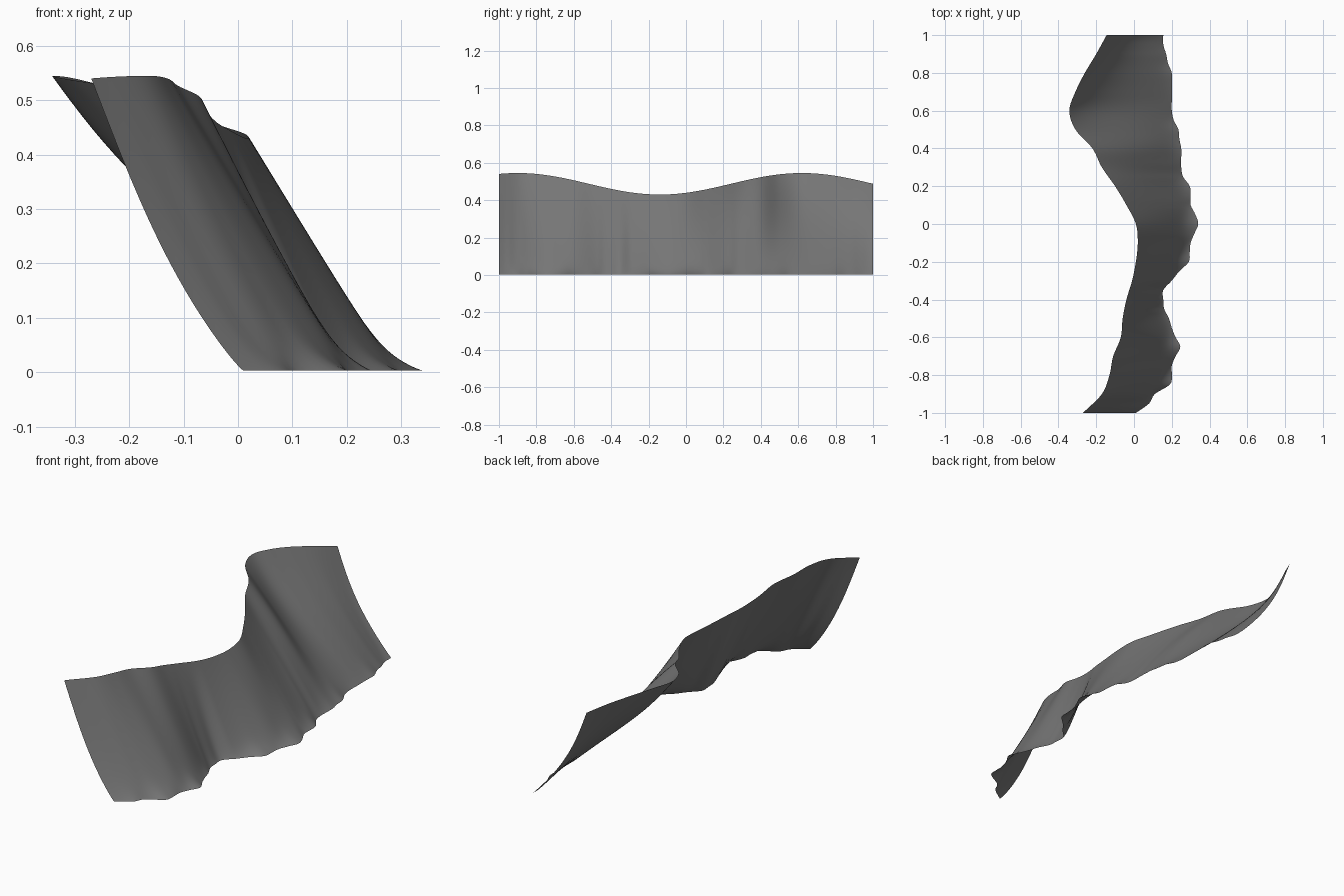
import bpy
import bmesh
import math

cube = bpy.data.objects.get("Cube")
if cube:
    bpy.data.objects.remove(cube, do_unlink=True)

# Evenly spaced values along the length, in hundredths
TOP_RIM = [-27, -17, -13, -11, -7, -6, -4, -1, 1, 2, 1, -4, -10, -17, -22,
           -31, -34.2, -31, -26, -20, -14.5]
FOOT_RIM = [1, 8, 11, 19, 20, 20, 22, 24.5, 22, 20, 18.5, 16, 15.5, 15.5, 20,
            24, 29, 29.5, 30, 32, 34, 32.5, 30, 30, 29.5, 26, 25, 25, 25, 24,
            23.5, 21, 20, 20, 20, 20, 20, 18, 17, 15.5, 15.5]
SAG_DEPTH = [3.2, 0.5, 0.5, 0.8, 0.8, 1, 0, -1.8, 3, 3.5, 4.2]
SAG_SKEW = [72, 70, 50, 160, 90]
COLUMNS, ROWS = 160, 40


def sample(values, u):
    """Catmull-Rom interpolation of evenly spaced values, u from 0 to 1."""
    last = len(values) - 1
    pos = max(0, min(u, 1)) * last
    i = min(int(pos), last - 1)
    f = pos - i
    b, c = values[i], values[i + 1]
    a = values[i - 1] if i > 0 else 2 * b - c
    d = values[i + 2] if i + 2 <= last else 2 * c - b
    return (b + 0.5 * f * (c - a + f * (2 * a - 5 * b + 4 * c - d
            + f * (3 * (b - c) + d - a)))) / 100


def softened(values, u, reach=0.06):
    """Local average that shrinks its reach towards the ends."""
    reach = min(reach, u, 1 - u)
    steps = range(-4, 5)
    return sum(sample(values, u + reach * k / 4) for k in steps) / len(steps)


def surface_point(u, t):
    y = 2 * u - 1
    height = 0.4875 + 0.0575 * math.cos(2 * math.pi * (y - 0.62) / 1.52)
    # The slope stands behind the foot, and a thin ragged lip spreads from it
    foot = sample(FOOT_RIM, u)
    inset = 0.016 * math.sqrt(abs(math.sin(math.pi * u)))
    body = min(softened(FOOT_RIM, u), foot + 0.01) - inset
    lip = (foot - body) * (1 - t) ** 18
    sag = sample(SAG_DEPTH, u) * math.sin(math.pi * t ** sample(SAG_SKEW, u))
    x = body + (sample(TOP_RIM, u) - body) * t + lip - sag
    return x, y, 0.003 + (height - 0.003) * t


# Sloping sheet, with rows packed closer near the ragged foot
bm = bmesh.new()
grid = [[bm.verts.new(surface_point(i / COLUMNS, (j / ROWS) ** 1.6))
         for j in range(ROWS + 1)] for i in range(COLUMNS + 1)]
for left, right in zip(grid, grid[1:]):
    for j in range(ROWS):
        bm.faces.new((left[j], right[j], right[j + 1], left[j + 1])).smooth = True
mesh = bpy.data.meshes.new("cliff_sheet")
bm.to_mesh(mesh)
bm.free()
sheet = bpy.data.objects.new("cliff_sheet", mesh)
bpy.context.collection.objects.link(sheet)

# Plain grey stone
stone = bpy.data.materials.new("stone_grey")
stone.use_nodes = True
stone.diffuse_color = (0.18, 0.18, 0.18, 1)
stone.node_tree.nodes["Principled BSDF"].inputs["Base Color"].default_value = stone.diffuse_color
mesh.materials.append(stone)
